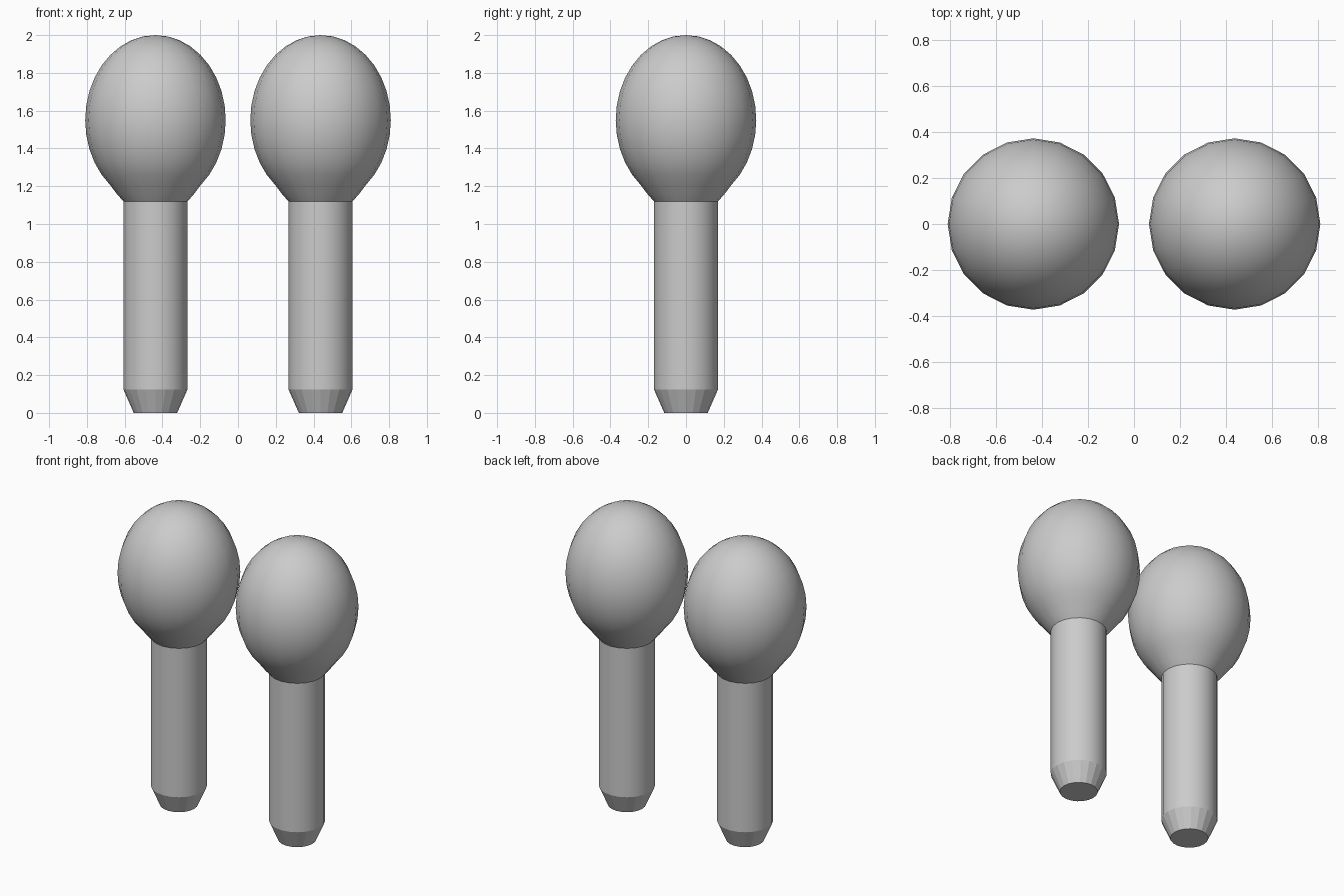
import bpy
import bmesh
from math import sin, cos, pi, radians

if "Cube" in bpy.data.objects:
    bpy.data.objects.remove(bpy.data.objects["Cube"], do_unlink=True)

SIDES = 20
SPACING = 0.437
SHAFT_R = 0.17
HEAD_R, HEAD_H, HEAD_Z = 0.372, 0.45, 1.55
NECK_Z, TAPER_Z = 1.12, 0.125

grey = bpy.data.materials.new("light grey")
grey.use_nodes = True
grey.diffuse_color = (0.6, 0.6, 0.6, 1)
grey.node_tree.nodes["Principled BSDF"].inputs["Base Color"].default_value = (0.6, 0.6, 0.6, 1)


def lathe(name, profile, x, flat_below=0.0):
    """Turn a bottom-to-top (radius, z) profile; zero radius makes a pole."""
    bm = bmesh.new()
    rings = []
    for r, z in profile:
        count = SIDES if r > 0 else 1
        rings.append([bm.verts.new((r * cos(2 * pi * i / SIDES),
                                    r * sin(2 * pi * i / SIDES), z))
                      for i in range(count)])
    for low, high in zip(rings, rings[1:]):
        for i in range(SIDES):
            j = (i + 1) % SIDES
            quad = [low[i % len(low)], low[j % len(low)],
                    high[j % len(high)], high[i % len(high)]]
            face = bm.faces.new(list(dict.fromkeys(quad)))
            face.smooth = face.calc_center_median().z > flat_below
    # Crease where flat and smooth faces meet
    for edge in bm.edges:
        if len({f.smooth for f in edge.link_faces}) > 1:
            edge.smooth = False
    bmesh.ops.recalc_face_normals(bm, faces=bm.faces[:])
    mesh = bpy.data.meshes.new(name)
    bm.to_mesh(mesh)
    bm.free()
    mesh.materials.append(grey)
    obj = bpy.data.objects.new(name, mesh)
    obj.location.x = x
    bpy.context.collection.objects.link(obj)
    return obj


# Shaft with a flat end and a faceted taper
shaft = [(0, 0), (0.115, 0), (SHAFT_R, TAPER_Z), (SHAFT_R, NECK_Z)]

# Egg-shaped head that flares out of the shaft
head = [(SHAFT_R, NECK_Z), (0.205, 1.16)]
for k in range(15):
    a = radians(-50 + 10 * k)
    head.append((HEAD_R * cos(a) if k < 14 else 0, HEAD_Z + HEAD_H * sin(a)))

for side, x in (("right", -SPACING), ("left", SPACING)):
    lathe(side + "_shaft", shaft, x, flat_below=TAPER_Z)
    lathe(side + "_head", head, x)
